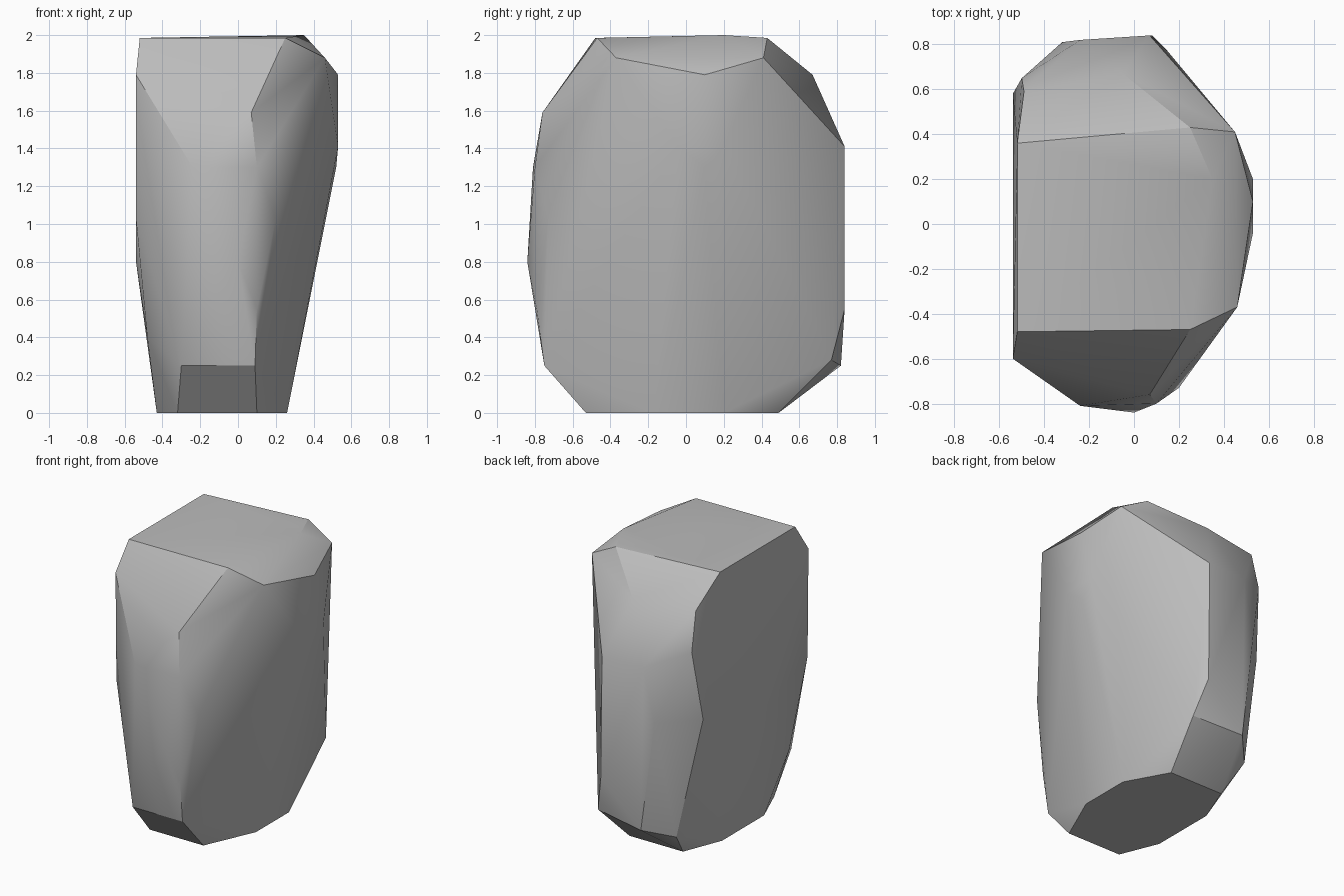
import bpy
import bmesh
import math
from mathutils import Vector

# Remove the default cube
default_cube = bpy.data.objects.get("Cube")
if default_cube:
    bpy.data.objects.remove(default_cube, do_unlink=True)


def make_material(name, colour):
    material = bpy.data.materials.new(name)
    material.use_nodes = True
    material.diffuse_color = colour
    shader = next(n for n in material.node_tree.nodes if n.type == "BSDF_PRINCIPLED")
    shader.inputs["Base Color"].default_value = colour
    shader.inputs["Roughness"].default_value = 0.9
    return material


def level(height, corners):
    """Lift a flat outline of (x, y) corners to one height."""
    return [Vector((x, y, height)) for x, y in corners]


def carve_stone(name, corners, material):
    """Wrap the corner points in a tight shell and merge its flat facets."""
    mesh = bpy.data.meshes.new(name)
    shell = bmesh.new()
    for corner in corners:
        shell.verts.new(corner)
    hull = bmesh.ops.convex_hull(shell, input=shell.verts[:])
    buried = {item for item in hull["geom_interior"] + hull["geom_unused"]
              if isinstance(item, bmesh.types.BMVert)}
    bmesh.ops.delete(shell, geom=list(buried), context="VERTS")
    bmesh.ops.dissolve_limit(shell, angle_limit=math.radians(1.5),
                             verts=shell.verts[:], edges=shell.edges[:])
    bmesh.ops.recalc_face_normals(shell, faces=shell.faces[:])
    shell.to_mesh(mesh)
    shell.free()
    mesh.materials.append(material)
    stone = bpy.data.objects.new(name, mesh)
    bpy.context.collection.objects.link(stone)
    return stone


# Flat base that the stone stands on
base = level(0, [(.1, -.53), (.26, -.17), (.26, .2), (.1, .49),
                 (-.32, .49), (-.43, .21), (-.43, -.26), (-.32, -.53)])

# Chamfer just above the base
foot = (level(.25, [(-.3, -.75), (.09, -.75), (-.22, .82)])
        + level(.28, [(.15, .77)])
        + level(.18, [(-.38, .65)])
        + level(.4, [(-.48, -.47)]))

# Bulging middle
belly = (level(.55, [(.1, -.79), (.08, .84)])
         + level(.8, [(0, -.84), (-.54, 0)])
         + level(1.03, [(.2, -.73), (-.54, -.59), (-.54, .58), (-.32, .81)])
         + level(1.3, [(-.24, -.81), (.1, -.8), (.52, .1)])
         + level(1.41, [(.07, .84), (.53, -.04), (.53, .2), (-.24, .82)]))

# Shoulder where the sides turn in to the top
shoulder = (level(1.52, [(-.5, .65)])
            + level(1.59, [(.07, -.76)])
            + level(1.79, [(-.54, -.6), (.53, .1), (-.49, .59), (-.05, .67)])
            + level(1.88, [(.46, -.37), (.45, .41)]))

# Nearly level top with a slight rise on one side
crown = (level(1.985, [(-.52, -.48), (.25, -.47), (.25, .43), (-.52, .36)])
         + level(2, [(.35, .2)]))

grey = make_material("stone grey", (0.5, 0.5, 0.5, 1))
stone = carve_stone("stone", base + foot + belly + shoulder + crown, grey)

# Soft shading on shallow bends, crisp edges on steep ones
bpy.ops.object.select_all(action="DESELECT")
stone.select_set(True)
bpy.context.view_layer.objects.active = stone
bpy.ops.object.shade_smooth_by_angle(angle=math.radians(30))
